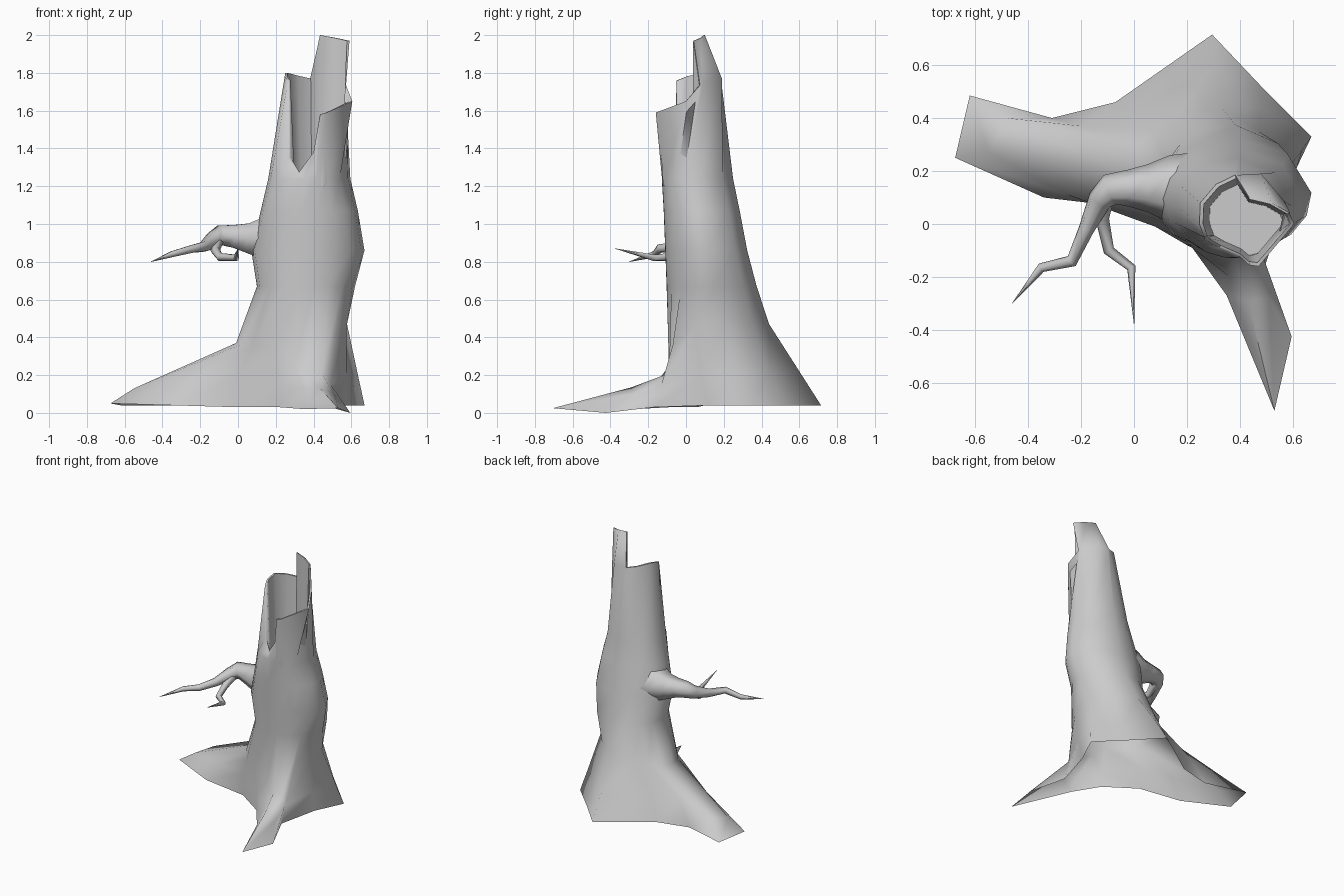
import bpy, bmesh, math
from mathutils import Vector

if "Cube" in bpy.data.objects:
    bpy.data.objects.remove(bpy.data.objects["Cube"], do_unlink=True)

grey = bpy.data.materials.new("bark grey")
grey.use_nodes = True
colour = (0.6, 0.6, 0.6, 1)
grey.diffuse_color = colour
grey.node_tree.nodes["Principled BSDF"].inputs["Base Color"].default_value = colour

# Column directions around the trunk, counter-clockwise from front left
angles = [-118, -98, -80, -62, -42, -20, 3, 45, 85, 112, 135, 155, 178, 200, 222]


def oval(left, right, front, back, z):
    """One trunk ring fitted between four side limits."""
    cx, cy = (left + right) / 2, (front + back) / 2
    rx, ry = (right - left) / 2, (back - front) / 2
    return [Vector((cx + rx * math.cos(math.radians(a)),
                    cy + ry * math.sin(math.radians(a)), z)) for a in angles]


def ring(points):
    return [Vector(p) for p in points]


def shrink(points, factor):
    """Pull a ring towards the axis of the hollow."""
    axis = Vector((.42, .02))
    return [Vector((*axis.lerp(p.xy, factor), p.z)) for p in points]


# Ground outline with the spread roots
ground = ring([
    (.22, -.09, .03), (.35, -.27, .02), (.53, -.705, .025), (.595, -.425, 0), (.49, -.17, .03),
    (.57, .12, .04), (.67, .33, .04), (.48, .52, .04), (.295, .715, .04), (-.07, .46, .04),
    (-.31, .4, .04), (-.62, .485, .04), (-.675, .25, .05), (-.34, .1, .04), (0, .06, .03)])

# Ridges of the roots
ridges = ring([
    (.22, -.09, .15), (.36, -.2, .1), (.43, -.29, .135), (.51, -.28, .1), (.49, -.13, .15),
    (.575, .08, .2), (.635, .28, .2), (.48, .44, .21), (.3, .6, .22), (0, .42, .2),
    (-.2, .37, .22), (-.48, .4, .15), (-.55, .27, .13), (-.25, .11, .19), (0, .06, .2)])

# Where the roots run into the trunk
collar = ring([
    (.2, -.08, .35), (.3, -.09, .25), (.37, -.09, .21), (.44, -.09, .21), (.51, -.07, .36),
    (.575, .05, .46), (.575, .2, .48), (.47, .35, .47), (.33, .44, .47), (.16, .41, .42),
    (.07, .35, .4), (.01, .28, .38), (-.01, .18, .37), (.01, .08, .36), (.08, -.01, .35)])

# Broken rim with the deep notch at the front
rim = ring([
    (.32, -.09, 1.27), (.4, -.125, 1.38), (.435, -.155, 1.58), (.47, -.16, 1.59),
    (.605, 0, 1.65), (.572, .075, 1.735), (.568, .085, 1.745), (.48, .19, 1.77),
    (.39, .185, 1.77), (.382, .185, 1.77), (.31, .15, 1.785), (.25, .08, 1.8),
    (.247, 0, 1.78), (.265, -.05, 1.76), (.268, -.06, 1.35)])

# Tall splinter standing on the back of the rim
crown = [p.copy() for p in rim]
crown[6:9] = ring([(.59, .04, 1.97), (.52, .08, 1.985), (.435, .1, 2)])

# Hollow inside
inner = shrink(crown, .92)
pit = shrink([Vector((p.x, p.y, 1.2)) for p in inner], .85)

rings = [ground, ridges, collar,
         oval(.1, .62, -.105, .375, .67),
         oval(.07, .67, -.112, .325, .86),
         oval(.12, .635, -.12, .285, 1.07),
         oval(.16, .595, -.13, .25, 1.24),
         rim, crown, inner, pit]

# Trunk shell, open underneath
bm = bmesh.new()
loops = [[bm.verts.new(p) for p in r] for r in rings]
count = len(angles)
for low, high in zip(loops, loops[1:]):
    for i in range(count):
        j = (i + 1) % count
        bm.faces.new((low[i], low[j], high[j], high[i]))
bm.faces.new(loops[-1])
bmesh.ops.remove_doubles(bm, verts=bm.verts, dist=.0005)
mesh = bpy.data.meshes.new("trunk")
bm.to_mesh(mesh)
bm.free()
trunk = bpy.data.objects.new("trunk", mesh)
mesh.materials.append(grey)
bpy.context.collection.objects.link(trunk)
bpy.context.view_layer.objects.active = trunk
trunk.select_set(True)
bpy.ops.object.shade_smooth_by_angle(angle=math.radians(75))


def limb(name, path):
    """Tapered round limb along x, y, z, radius points."""
    curve = bpy.data.curves.new(name, "CURVE")
    curve.dimensions = "3D"
    curve.bevel_depth = 1
    curve.bevel_resolution = 1
    curve.use_fill_caps = True
    spline = curve.splines.new("POLY")
    spline.points.add(len(path) - 1)
    for point, (x, y, z, radius) in zip(spline.points, path):
        point.co = (x, y, z, 1)
        point.radius = radius
    spline.use_smooth = True
    curve.materials.append(grey)
    bpy.context.collection.objects.link(bpy.data.objects.new(name, curve))


# Dead branch with its forked twig
limb("branch", [(.3, .12, .92, .16), (.13, .135, .925, .125), (.05, .135, .925, .09),
                (-.02, .135, .935, .07), (-.09, .13, .94, .06), (-.13, .09, .915, .047),
                (-.18, -.02, .88, .03), (-.235, -.14, .87, .024), (-.35, -.165, .84, .018),
                (-.46, -.3, .8, .001)])
limb("twig", [(-.11, .1, .91, .035), (-.12, .02, .86, .026), (-.095, -.1, .825, .022),
              (-.01, -.165, .82, .018), (0, -.375, .87, .001)])
